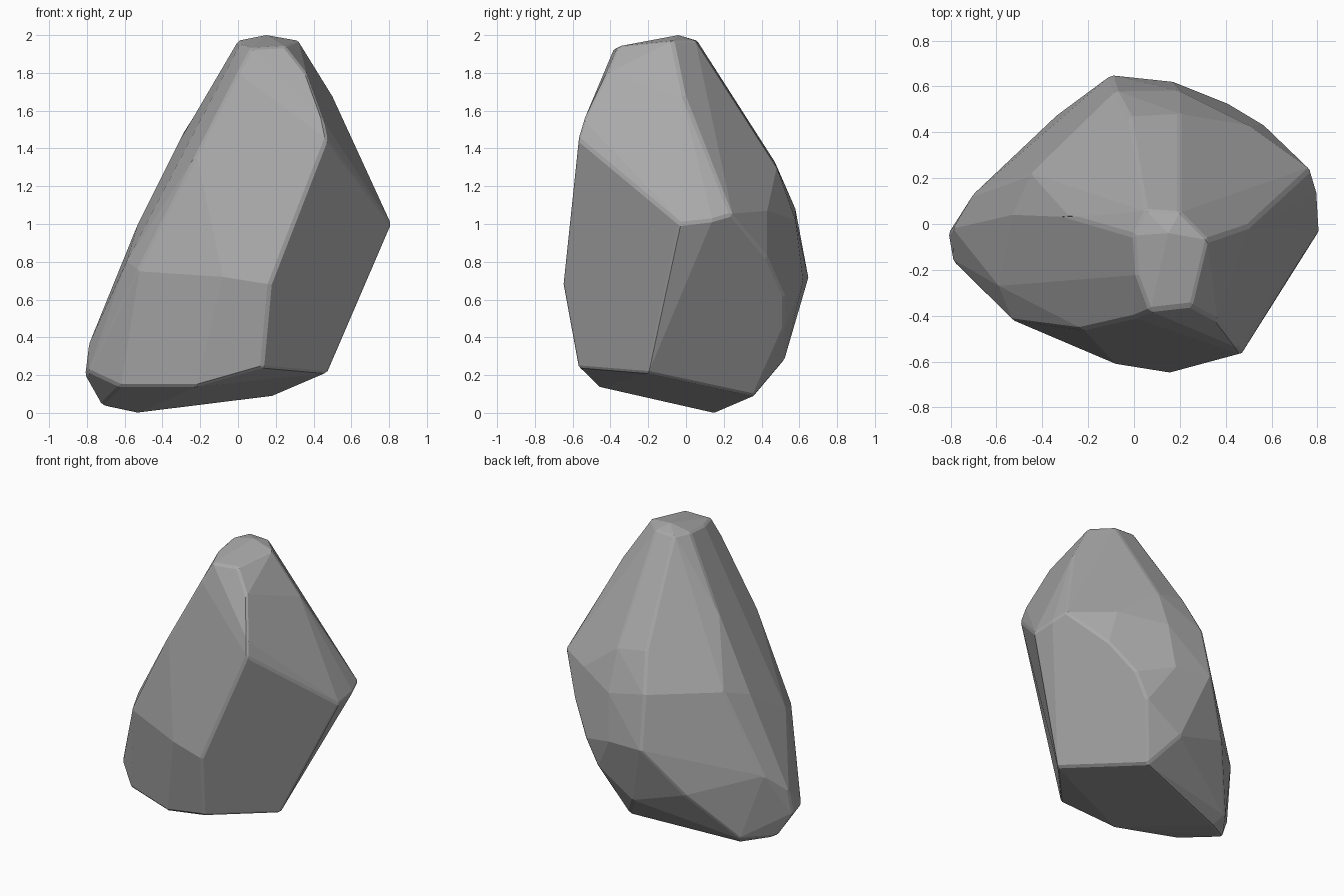
import bpy
import bmesh
import math

# Remove the default object
cube = bpy.data.objects.get("Cube")
if cube:
    bpy.data.objects.remove(cube, do_unlink=True)


def make_material(name, value):
    mat = bpy.data.materials.new(name)
    colour = (value, value, value, 1)
    mat.use_nodes = True
    mat.diffuse_color = colour
    mat.node_tree.nodes["Principled BSDF"].inputs["Base Color"].default_value = colour
    return mat


# Corners of the chipped stone, grouped by height
peak = [(.15, -.04, 2), (0, -.05, 1.97), (.05, .06, 1.97), (.2, .05, 1.97),
        (.32, -.07, 1.97), (.01, -.22, 1.95), (.07, -.38, 1.93), (.25, -.36, 1.94)]
shoulder = [(0, -.41, 1.8), (.36, -.42, 1.8), (.5, -.01, 1.68), (.45, -.54, 1.55),
            (.47, -.57, 1.45), (-.22, -.46, 1.37), (-.28, .03, 1.5),
            (-.02, .47, 1.33), (.2, .48, 1.3)]
waist = [(.81, -.03, 1), (.8, .14, 1.02), (.77, .24, 1.05), (.5, .43, 1.07),
         (.2, .58, 1.02), (-.08, .58, 1.08), (-.45, .22, 1.06), (-.53, .04, 1),
         (-.59, -.27, .8), (-.53, -.42, .76), (-.08, -.61, .72), (.17, -.65, .68),
         (.57, .43, .82), (.42, .52, .62), (.17, .62, .7), (-.1, .65, .72)]
foot = [(-.7, .13, .5), (-.79, -.02, .36), (-.81, -.04, .2), (-.79, -.16, .22),
        (-.33, .48, .4), (.33, .52, .45), (.05, .52, .28), (.19, .36, .09),
        (-.58, .22, .06), (-.53, .15, 0), (-.72, .02, .04), (-.62, -.31, .14),
        (-.22, -.47, .14), (.13, -.57, .24), (.47, -.2, .21)]

# Wrap a tight skin around the corners
bm = bmesh.new()
for group in (peak, shoulder, waist, foot):
    for corner in group:
        bm.verts.new(corner)
hull = bmesh.ops.convex_hull(bm, input=bm.verts[:])
loose = [v for v in bm.verts if not v.link_faces]
bmesh.ops.delete(bm, geom=loose, context="VERTS")

# Merge nearly level triangles into broad facets
bmesh.ops.dissolve_limit(bm, angle_limit=math.radians(5),
                         verts=bm.verts[:], edges=bm.edges[:])
bmesh.ops.recalc_face_normals(bm, faces=bm.faces[:])

mesh = bpy.data.meshes.new("boulder")
bm.to_mesh(mesh)
bm.free()
boulder = bpy.data.objects.new("boulder", mesh)
bpy.context.collection.objects.link(boulder)
mesh.materials.append(make_material("stone grey", .4))

# Worn narrow chamfers along the hard edges
wear = boulder.modifiers.new("worn edges", "BEVEL")
wear.width = .012
wear.segments = 1
wear.limit_method = "ANGLE"
wear.angle_limit = math.radians(25)
